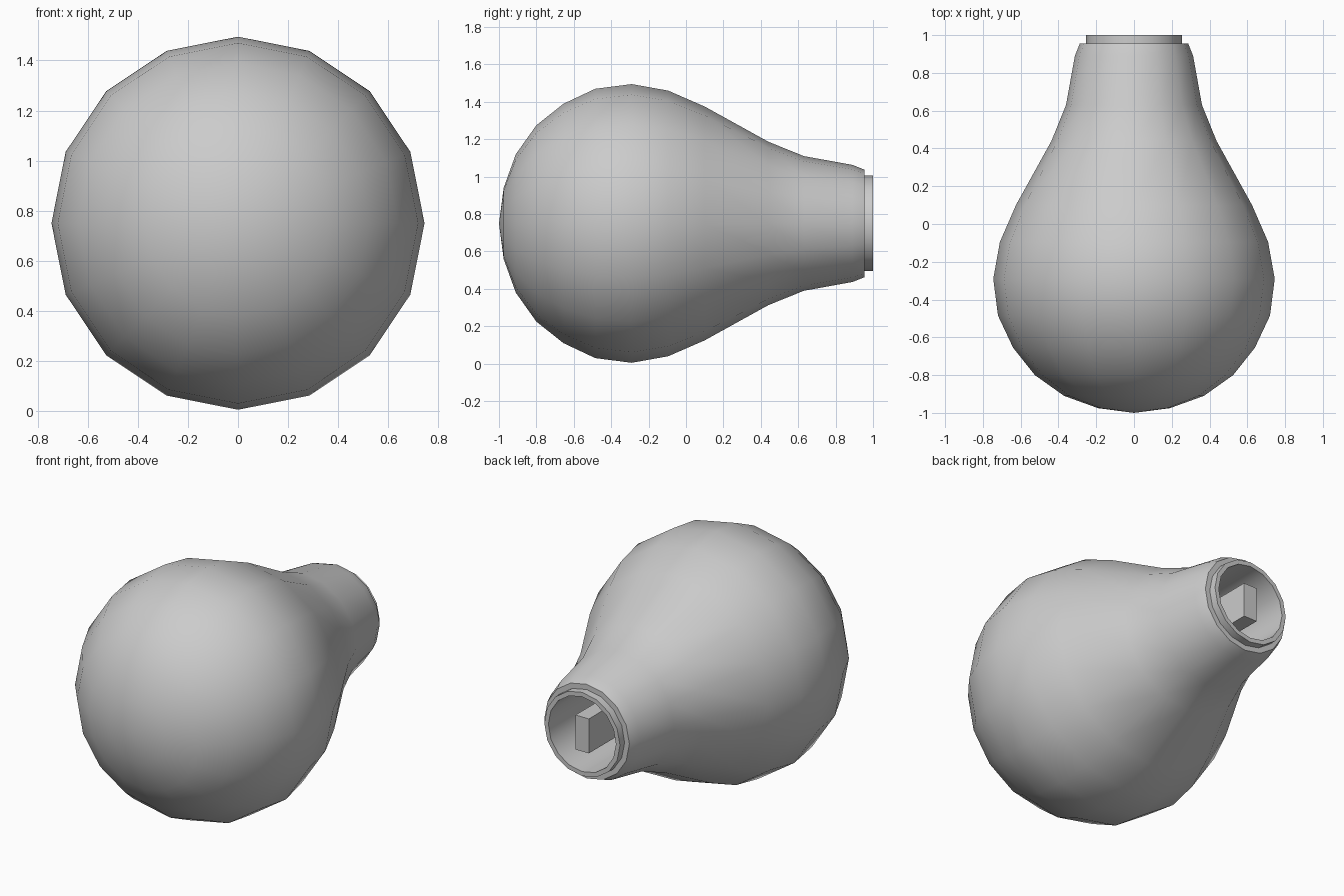
import bpy, bmesh, math

if "Cube" in bpy.data.objects:
    bpy.data.objects.remove(bpy.data.objects["Cube"])

SIDES = 16
AXIS_Z = 0.75

def finish(bm, name, angle=None):
    bmesh.ops.recalc_face_normals(bm, faces=bm.faces)
    mesh = bpy.data.meshes.new(name)
    bm.to_mesh(mesh)
    bm.free()
    obj = bpy.data.objects.new(name, mesh)
    bpy.context.collection.objects.link(obj)
    if angle:
        bpy.ops.object.select_all(action='DESELECT')
        obj.select_set(True)
        bpy.context.view_layer.objects.active = obj
        bpy.ops.object.shade_smooth_by_angle(angle=math.radians(angle))
    return obj

def lathe_y(name, profile):
    """Revolve (y, radius) points around the horizontal y axis."""
    bm = bmesh.new()
    rings = []
    for y, r in profile:
        if r == 0:
            rings.append([bm.verts.new((0, y, AXIS_Z))] * SIDES)
        else:
            rings.append([bm.verts.new((r * math.sin(2 * math.pi * i / SIDES), y,
                          AXIS_Z + r * math.cos(2 * math.pi * i / SIDES)))
                          for i in range(SIDES)])
    for a, b in zip(rings, rings[1:]):
        for i in range(SIDES):
            j = (i + 1) % SIDES
            bm.faces.new(list(dict.fromkeys((a[i], a[j], b[j], b[i]))))
    return finish(bm, name, 35)

# Bulb shell: rounded nose, tapering neck, stepped collar and hollow bore
lathe_y("bulb_shell", [
    (-1.0, 0), (-0.975, 0.19), (-0.91, 0.37), (-0.80, 0.525), (-0.655, 0.64),
    (-0.485, 0.72), (-0.29, 0.745), (-0.095, 0.71), (0.10, 0.625), (0.44, 0.437),
    (0.63, 0.36), (0.89, 0.313), (0.955, 0.287), (0.955, 0.255), (1.0, 0.255),
    (1.0, 0.228), (0.40, 0.228), (0.40, 0)])

# Rectangular contact blade inside the neck
bm = bmesh.new()
bmesh.ops.create_cube(bm, size=1)
for v in bm.verts:
    v.co = (v.co.x * 0.09, 0.70 + v.co.y * 0.60, AXIS_Z + v.co.z * 0.21)
finish(bm, "contact_blade")
